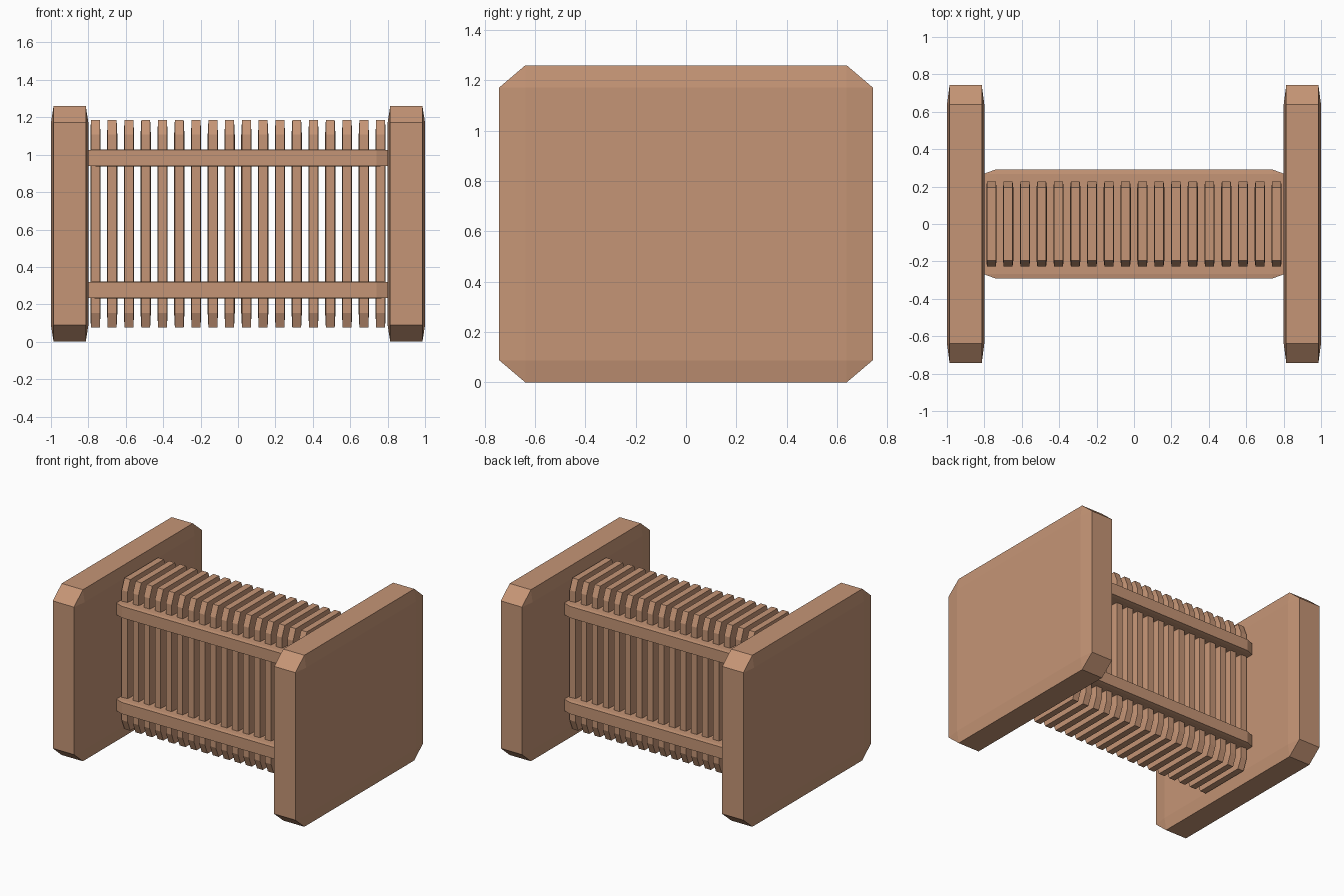
import bpy
import bmesh
from mathutils import Vector

cube = bpy.data.objects.get("Cube")
if cube:
    bpy.data.objects.remove(cube, do_unlink=True)

# Single wood colour
wood = bpy.data.materials.new("light brown wood")
wood.use_nodes = True
colour = (0.56, 0.30, 0.18, 1)
wood.diffuse_color = colour
wood.node_tree.nodes["Principled BSDF"].inputs["Base Color"].default_value = colour

MID_Z = 0.63


def chamfered_block(name, centre, size, chamfer):
    """Unit cube with chamfered edges, stretched so the chamfer follows the proportions."""
    bm = bmesh.new()
    bmesh.ops.create_cube(bm, size=1)
    bmesh.ops.bevel(bm, geom=bm.edges[:], offset=chamfer, offset_type='OFFSET',
                    segments=1, profile=0.5, affect='EDGES')
    bmesh.ops.scale(bm, vec=Vector(size), verts=bm.verts)
    bmesh.ops.recalc_face_normals(bm, faces=bm.faces)
    mesh = bpy.data.meshes.new(name)
    bm.to_mesh(mesh)
    bm.free()
    mesh.materials.append(wood)
    obj = bpy.data.objects.new(name, mesh)
    obj.location = centre
    bpy.context.collection.objects.link(obj)
    return obj


# End panels
for side, x in (("right", -0.9), ("left", 0.9)):
    chamfered_block(f"{side}_end_panel", (x, 0, MID_Z), (0.2, 1.484, 1.26), 0.07)

# Horizontal shelves joining the panels
for level, dz in (("lower", -0.353), ("upper", 0.353)):
    chamfered_block(f"{level}_shelf", (0, 0, MID_Z + dz), (1.61, 0.582, 0.092), 0.04)

# Row of upright slats
SLATS = 18
PITCH = 0.0897
for i in range(SLATS):
    x = (i - (SLATS - 1) / 2) * PITCH
    chamfered_block(f"slat_{i + 1}", (x, 0, MID_Z), (0.055, 0.454, 1.11), 0.07)
